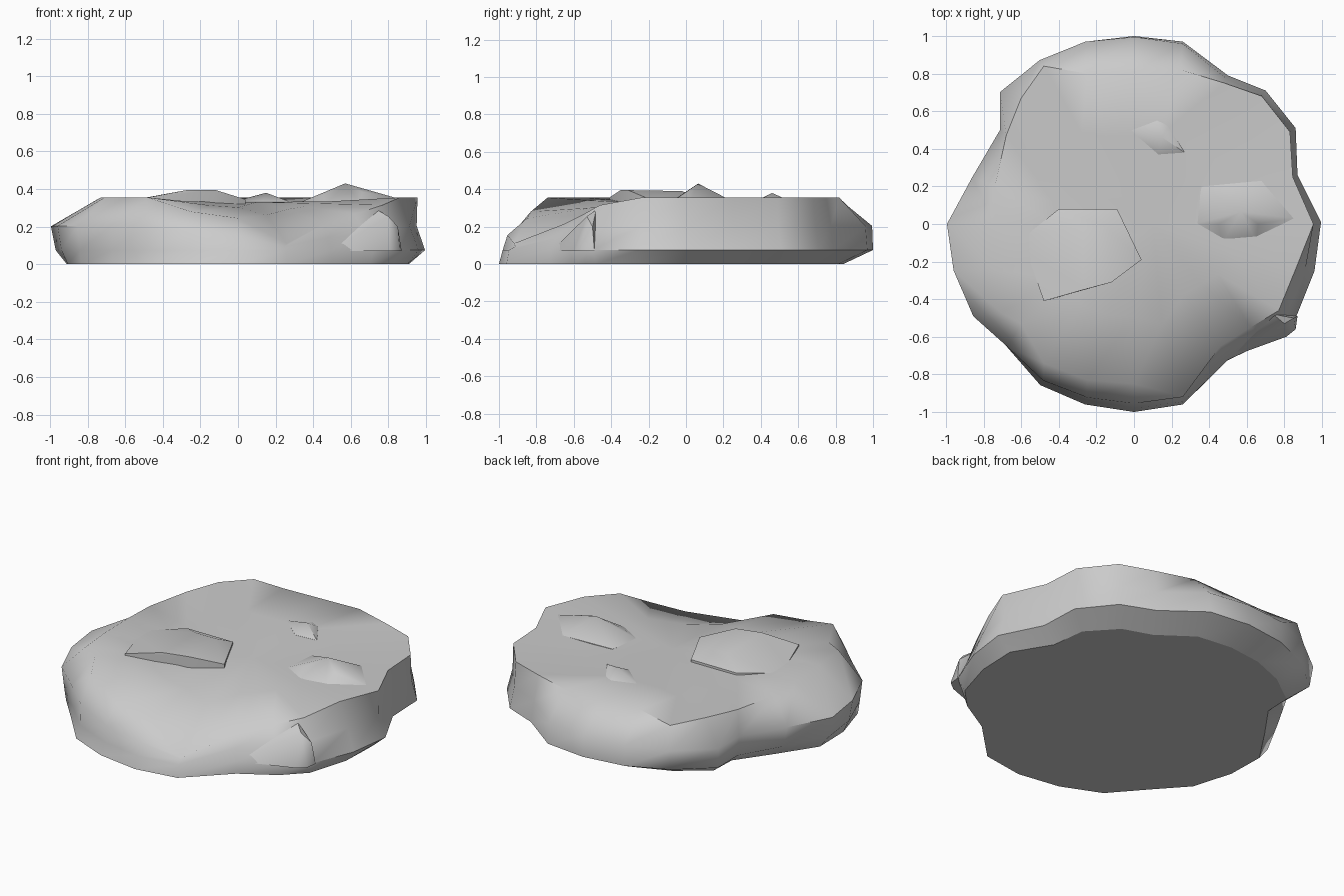
import bpy, bmesh
from math import sin, cos, atan2, radians

if "Cube" in bpy.data.objects:
    bpy.data.objects.remove(bpy.data.objects["Cube"])


def finish(bm, name, angle):
    bmesh.ops.recalc_face_normals(bm, faces=bm.faces)
    mesh = bpy.data.meshes.new(name)
    bm.to_mesh(mesh)
    bm.free()
    ob = bpy.data.objects.new(name, mesh)
    bpy.context.collection.objects.link(ob)
    bpy.ops.object.select_all(action='DESELECT')
    ob.select_set(True)
    bpy.context.view_layer.objects.active = ob
    bpy.ops.object.shade_smooth_by_angle(angle=radians(angle), keep_sharp_edges=True)
    return ob


def bump(name, rim, top, root):
    """Faceted lump: hull of its rim and crest points, rooted inside the rock."""
    bm = bmesh.new()
    for p in rim + top:
        bm.verts.new(p)
    for p in rim:
        bm.verts.new((p[0], p[1], root))
    bmesh.ops.convex_hull(bm, input=bm.verts)
    bmesh.ops.delete(bm, geom=[v for v in bm.verts if not v.link_faces], context='VERTS')
    return finish(bm, name, 50)


# widest outline, counter-clockwise from the right
outline = [(.995, .01), (.87, .26), (.86, .51), (.70, .71), (.50, .79), (.26, .97),
           (0, 1), (-.26, .97), (-.5, .87), (-.71, .70), (-.71, .50), (-.86, .25),
           (-1, 0), (-.97, -.25), (-.87, -.5), (-.69, -.67), (-.5, -.86), (-.26, -.96),
           (0, -1), (.26, -.96), (.50, -.73), (.72, -.62), (.86, -.5), (.96, -.25)]
# upper rim with the dip at the front right
rim = [(.955, 0, .355), (.845, .25, .355), (.83, .49, .355), (.68, .68, .355),
       (.48, .75, .355), (.25, .82, .355), (0, .81, .355), (-.25, .80, .355),
       (-.48, .84, .335), (-.60, .67, .35), (-.68, .47, .345), (-.74, .20, .345),
       (-.74, 0, .35), (-.73, -.25, .355), (-.71, -.47, .355), (-.60, -.53, .355),
       (-.48, -.74, .355), (-.25, -.83, .28), (0, -.85, .245), (.26, -.92, .11),
       (.46, -.65, .215), (.62, -.55, .265), (.77, -.46, .315), (.86, -.24, .355)]

# rock body: base, two side rings, rim, inner ring and centre
bm = bmesh.new()
rings = [[], [], [], [], []]
for (x, y), (rx, ry, rz) in zip(outline, rim):
    a = atan2(y, x)
    s0 = min(1, .93 - .09 * cos(a - radians(80)) - .035 * max(0, -cos(a)))
    s1 = min(1, .99 + .02 * cos(a) + .01 * sin(a))
    s2 = .975 + .02 * sin(a) - .02 * cos(a)
    z2 = min(.21, .08 + .45 * (rz - .08))
    inner = .335 - .3 * (.355 - rz)
    for ring, co in zip(rings, [(x * s0, y * s0, 0), (x * s1, y * s1, .075),
                                (x * s2, y * s2, z2), (rx, ry, rz),
                                (rx * .58, ry * .58, inner)]):
        ring.append(bm.verts.new(co))
n = len(outline)
for lo, hi in zip(rings, rings[1:]):
    for i in range(n):
        j = (i + 1) % n
        bm.faces.new((lo[i], lo[j], hi[j], hi[i]))
base = bm.faces.new(rings[0][::-1])
for e in base.edges:
    e.smooth = False
centre = bm.verts.new((.1, 0, .33))
for i in range(n):
    bm.faces.new((rings[4][i], rings[4][(i + 1) % n], centre))
finish(bm, "rock_body", 55)

# raised plate left of centre, tilted up toward the front
bump("raised_plate",
     [(-.40, .08, .345), (-.09, .08, .345), (.04, -.19, .345), (-.12, -.31, .395),
      (-.27, -.35, .395), (-.48, -.41, .355), (-.57, -.15, .34), (-.56, -.05, .34)],
     [(-.27, -.02, .39), (-.14, -.02, .39)], .28)

# peaked lump on the right
bump("peaked_lump",
     [(.36, .20, .335), (.68, .23, .345), (.85, .03, .35), (.65, -.09, .325),
      (.47, -.10, .32), (.32, 0, .325)],
     [(.57, .065, .43), (.66, 0, .385), (.45, 0, .37)], .28)

# small pebble toward the back
bump("small_pebble",
     [(-.02, .50, .335), (.12, .56, .335), (.18, .52, .34), (.27, .38, .335), (.13, .37, .335)],
     [(.15, .46, .38)], .28)

# jutting chip low on the front right
bump("front_chip",
     [(.48, -.72, .07), (.81, -.60, .075), (.86, -.56, .08), (.87, -.49, .075), (.62, -.5, .08)],
     [(.74, -.48, .29), (.85, -.50, .20), (.80, -.53, .255)], .07)
